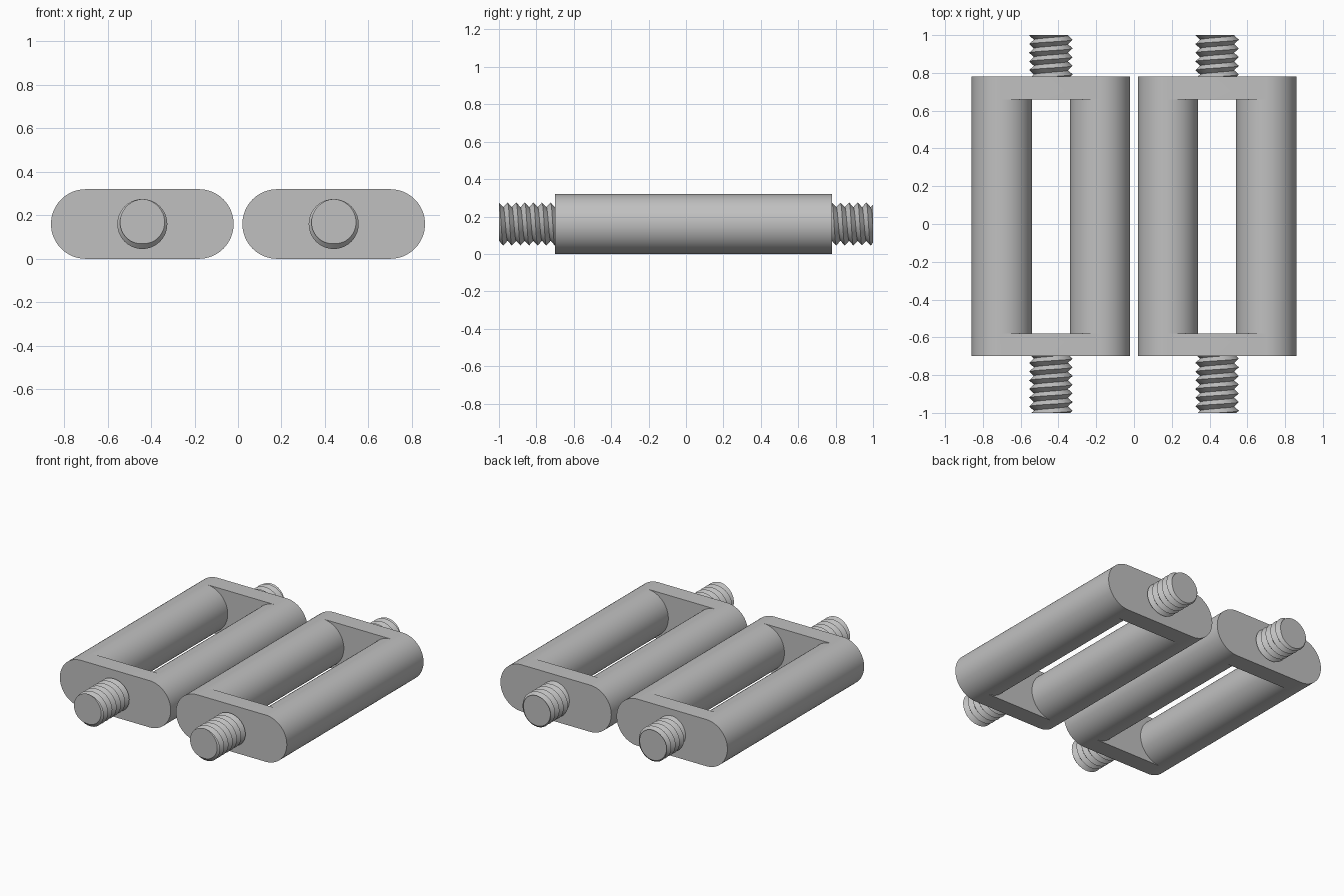
import bpy, bmesh, math

if "Cube" in bpy.data.objects:
    bpy.data.objects.remove(bpy.data.objects["Cube"])

R, HALF, MID = 0.16, 0.26, 0.16          # bar radius, bar offset, axis height
LEVELS = (-0.70, -0.58, 0.66, 0.78)      # plate faces along y
SEG = 32                                 # segments per half circle
RIDGE, ROOT, PITCH = 0.115, 0.09, 0.046  # thread sizes

steel = bpy.data.materials.new("grey_steel")
steel.diffuse_color = (0.53, 0.53, 0.53, 1)
steel.use_nodes = True
steel.node_tree.nodes["Principled BSDF"].inputs["Base Color"].default_value = steel.diffuse_color


def finish(bm, name, x, angle):
    bmesh.ops.recalc_face_normals(bm, faces=bm.faces)
    mesh = bpy.data.meshes.new(name)
    bm.to_mesh(mesh)
    bm.free()
    mesh.materials.append(steel)
    obj = bpy.data.objects.new(name, mesh)
    obj.location = (x, 0, MID)
    bpy.context.collection.objects.link(obj)
    bpy.ops.object.select_all(action='DESELECT')
    obj.select_set(True)
    bpy.context.view_layer.objects.active = obj
    bpy.ops.object.shade_smooth_by_angle(angle=math.radians(angle))


def frame(name, x):
    """Two round bars joined by a rounded plate at each end."""
    bm = bmesh.new()

    def arc(y, side, bulge):             # half circle from top to bottom
        return [bm.verts.new((side * HALF + bulge * R * math.sin(math.pi * i / SEG), y,
                              R * math.cos(math.pi * i / SEG))) for i in range(SEG + 1)]

    outer = [{s: arc(y, s, s) for s in (-1, 1)} for y in LEVELS]
    inner = {k: {s: arc(LEVELS[k], s, -s) for s in (-1, 1)} for k in (1, 2)}

    def strip(a, b):
        for i in range(SEG):
            bm.faces.new((a[i], a[i + 1], b[i + 1], b[i]))

    for s in (-1, 1):
        for k in range(3):
            strip(outer[k][s], outer[k + 1][s])
        strip(inner[1][s], inner[2][s])
    # end plates: outside face, top and bottom, face towards the opening
    for end, k in ((0, 1), (3, 2)):
        bm.faces.new(outer[end][-1] + outer[end][1][::-1])
        bm.faces.new(inner[k][-1] + inner[k][1][::-1])
        for i in (0, SEG):
            bm.faces.new((outer[end][-1][i], outer[end][1][i], inner[k][1][i], inner[k][-1][i]))
    bmesh.ops.remove_doubles(bm, verts=bm.verts, dist=1e-5)
    finish(bm, name, x, 30)


def stud(name, x, y0, y1):
    """Threaded stud: rows follow the helix and are trimmed flat at both ends."""
    bm = bmesh.new()
    n = 40
    rows = int((y1 - y0) / PITCH * 2) + 4

    def point(j, i):
        y = min(max(y0 + PITCH * (j / 2 + i / n), y0), y1)
        turn = ((y - y0) / PITCH - i / n) % 1
        r = ROOT + (RIDGE - ROOT) * abs(1 - 2 * turn)
        a = 2 * math.pi * i / n
        return bm.verts.new((r * math.sin(a), y, r * math.cos(a)))

    grid = [[point(j, i) for i in range(n + 1)] for j in range(-3, rows)]
    for a, b in zip(grid, grid[1:]):
        for i in range(n):
            bm.faces.new((a[i], a[i + 1], b[i + 1], b[i]))
    # merge the seam and the trimmed rows, then drop the loose ends
    bmesh.ops.remove_doubles(bm, verts=bm.verts, dist=1e-5)
    flat = [f for f in bm.faces if all(abs(v.co.y - y0) < 1e-5 for v in f.verts)
            or all(abs(v.co.y - y1) < 1e-5 for v in f.verts)]
    bmesh.ops.delete(bm, geom=flat, context='FACES')
    # flat end caps
    rim = [e for e in bm.edges if e.is_boundary]
    bmesh.ops.holes_fill(bm, edges=rim, sides=0)
    finish(bm, name, x, 30)


for side, x in (("left", -0.44), ("right", 0.44)):
    frame(side + "_frame", x)
    stud(side + "_front_stud", x, -1.0, LEVELS[0])
    stud(side + "_back_stud", x, LEVELS[3], 1.0)
